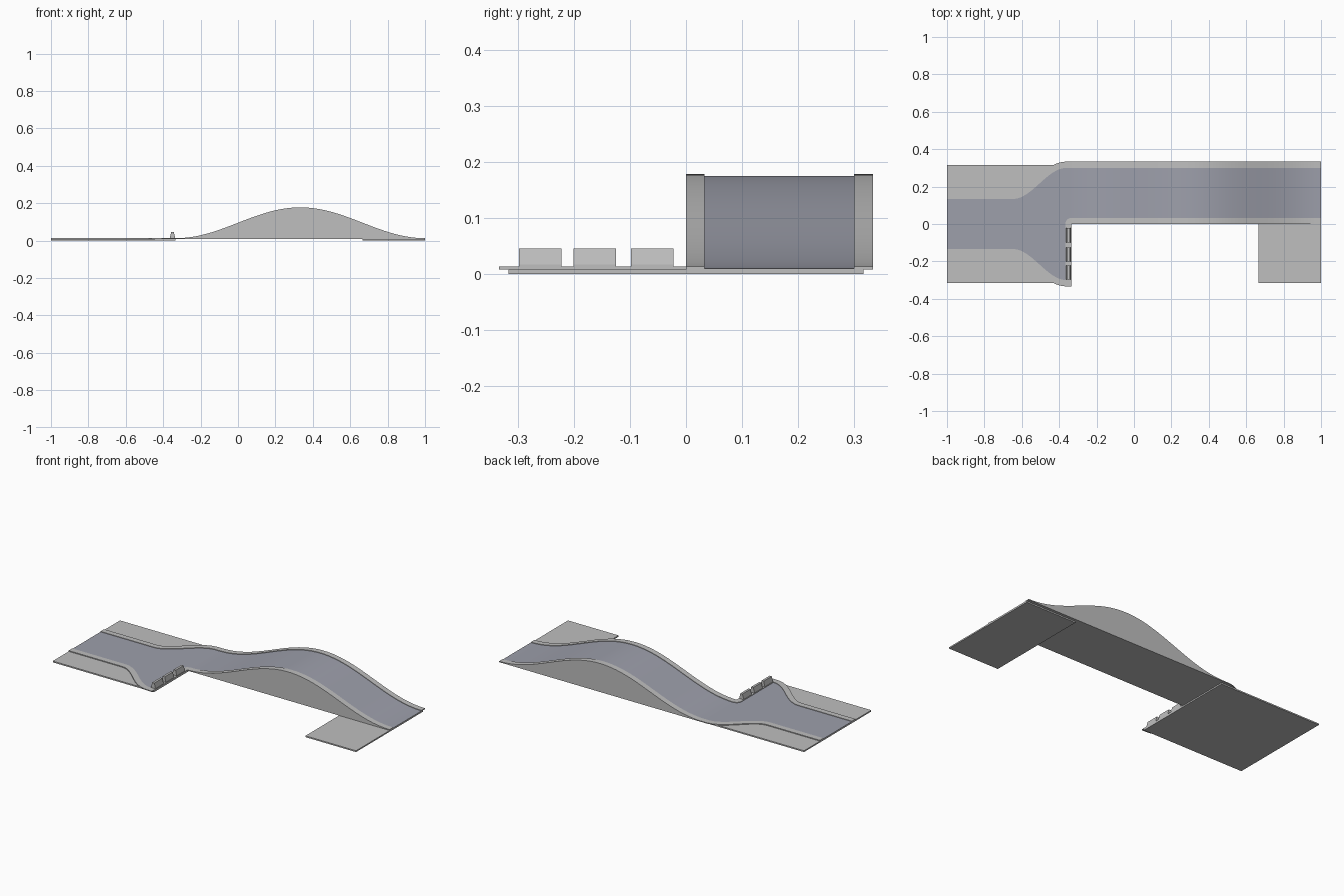
import bpy, math

cube = bpy.data.objects.get("Cube")
if cube:
    bpy.data.objects.remove(cube, do_unlink=True)


def material(name, colour):
    m = bpy.data.materials.new(name)
    m.use_nodes = True
    m.diffuse_color = (*colour, 1)
    m.node_tree.nodes["Principled BSDF"].inputs["Base Color"].default_value = (*colour, 1)
    return m


GREY = material("concrete grey", (0.52, 0.52, 0.52))
ROAD = material("asphalt blue grey", (0.34, 0.35, 0.41))

T = 1 / 3            # half a tile
CURB = 0.1 * T       # curb width
BASE, ROAD_Z, CURB_Z = 0.008, 0.010, 0.013
ROAD_SIDE = 3        # section side that carries the asphalt


def loft(name, sections, road_side=None):
    """Skin a row of matching closed sections and cap both ends."""
    n = len(sections[0])
    verts = [p for s in sections for p in s]
    faces, sides = [], []
    for k in range(len(sections) - 1):
        for i in range(n):
            j = (i + 1) % n
            faces.append((k * n + i, k * n + j, (k + 1) * n + j, (k + 1) * n + i))
            sides.append(i)
    last = (len(sections) - 1) * n
    faces += [tuple(reversed(range(n))), tuple(range(last, last + n))]
    sides += [None, None]
    me = bpy.data.meshes.new(name)
    me.from_pydata(verts, [], faces)
    me.materials.append(GREY)
    me.materials.append(ROAD)
    for poly, side in zip(me.polygons, sides):
        poly.material_index = int(road_side is not None and side == road_side)
    ob = bpy.data.objects.new(name, me)
    bpy.context.collection.objects.link(ob)
    # Point all faces outwards
    import bmesh
    bm = bmesh.new()
    bm.from_mesh(me)
    bmesh.ops.recalc_face_normals(bm, faces=bm.faces)
    bm.to_mesh(me)
    bm.free()
    return ob


def smooth(ob):
    bpy.ops.object.select_all(action="DESELECT")
    ob.select_set(True)
    bpy.context.view_layer.objects.active = ob
    bpy.ops.object.shade_smooth_by_angle(angle=math.radians(25))


def slab(name, x0, x1):
    y = 0.95 * T
    loft(name, [[(x, -y, 0), (x, y, 0), (x, y, BASE), (x, -y, BASE)] for x in (x0, x1)])


def road_section(x, outer0, inner0, inner1, outer1, lift=0):
    """Road bed with a raised curb on each side."""
    c, r = CURB_Z + lift, ROAD_Z + lift
    yz = [(outer0, BASE), (outer0, c), (inner0, c), (inner0, r),
          (inner1, r), (inner1, c), (outer1, c), (outer1, BASE)]
    return [(x, y, z) for y, z in yz]


def ease(t):
    t = min(max(t, 0), 1)
    return (1 - math.cos(math.pi * t)) / 2


# Ground slabs
slab("entry_ground", -1, -T)
slab("exit_ground", 2 * T, 1)

# Widening road with S-shaped curbs
START, LENGTH = -0.65, 0.29
sections = []
for x in [-1] + [START + LENGTH * i / 20 for i in range(21)] + [-T]:
    t = min(max((x - START) / LENGTH, 0), 1)
    inner = 0.4 * T + 0.5 * T * ease(t)
    slope = 0.25 * T * math.pi / LENGTH * math.sin(math.pi * t)
    outer = inner + CURB * math.sqrt(1 + slope * slope)
    sections.append(road_section(x, -outer, -inner, inner, outer))
smooth(loft("widening_road", sections, ROAD_SIDE))

# Hill with walls down to the ground
HEIGHT, STEPS = 0.165, 48
sections = []
for i in range(STEPS + 1):
    u = i / STEPS
    lift = HEIGHT * ease(1 - abs(2 * u - 1))
    sections.append(road_section(-T + 4 * T * u, 0, CURB, T - CURB, T, lift))
smooth(loft("hill_road", sections, ROAD_SIDE))

# Closing curb of the dead-end lane, rounded where it meets the hill
outline = [(-T, -T + CURB), (-T, CURB)]
for i in range(1, 7):
    a = math.pi / 2 * (1 + i / 6)
    outline.append((-T + CURB * math.cos(a), CURB * math.sin(a)))
outline.append((-T - CURB, -T + CURB))
loft("end_curb", [[(x, y, z) for x, y in outline] for z in (BASE, CURB_Z)])

# Three tapered barriers on the end curb
for i, y in enumerate((-0.26, -0.1625, -0.06)):
    profile = [(-0.014, 0.01), (-0.014, 0.017), (-0.007, 0.045),
               (0.007, 0.045), (0.014, 0.017), (0.014, 0.01)]
    loft(f"barrier_{i + 1}", [[(x - 0.35, y + d, z) for x, z in profile]
                              for d in (-0.038, 0.038)])
